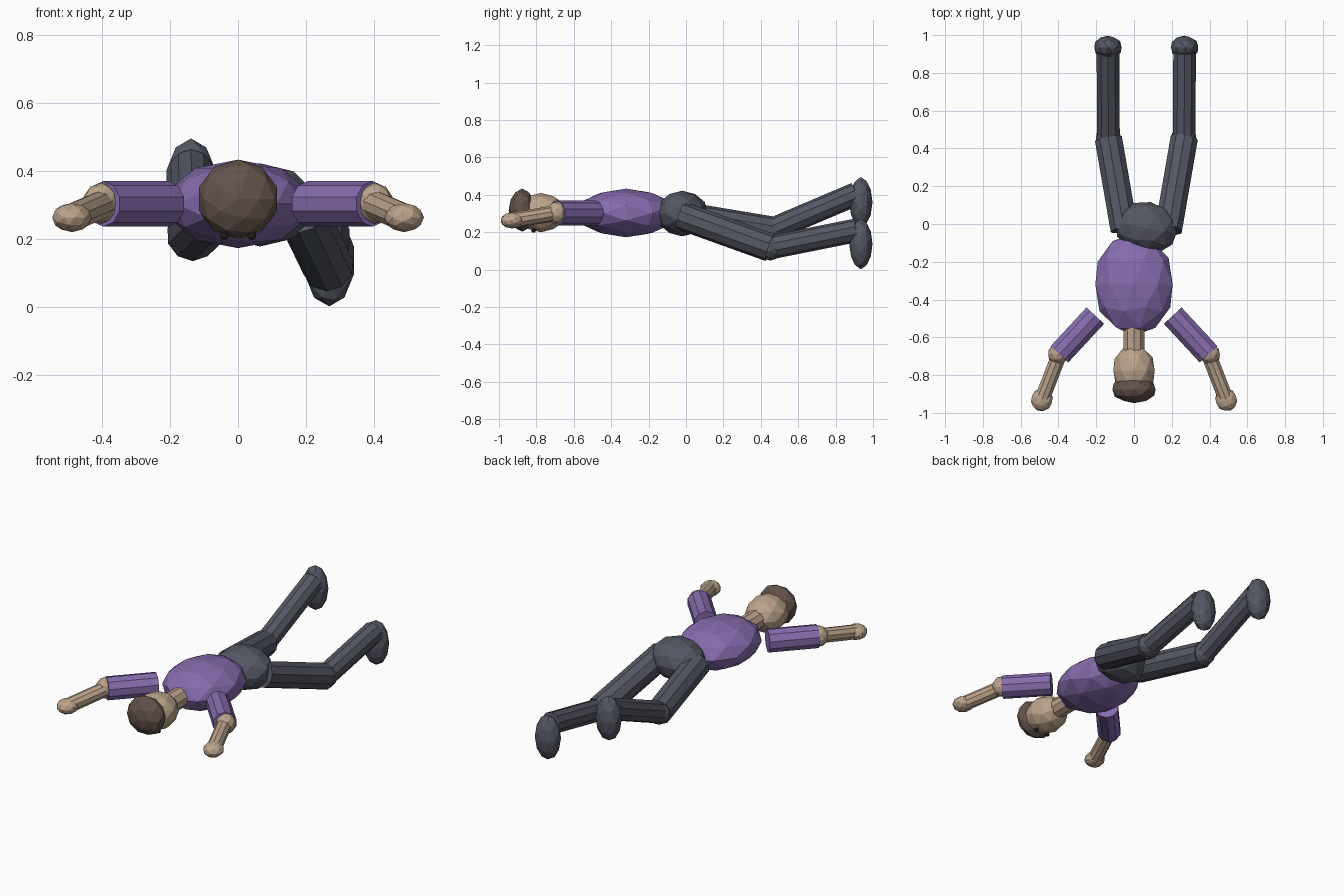
import bpy, bmesh
from math import radians
from mathutils import Matrix, Vector

cube = bpy.data.objects.get("Cube")
if cube:
    bpy.data.objects.remove(cube)


def material(name, rgb):
    m = bpy.data.materials.new(name)
    m.use_nodes = True
    m.diffuse_color = (*rgb, 1)
    m.node_tree.nodes["Principled BSDF"].inputs["Base Color"].default_value = (*rgb, 1)
    return m


purple = material("purple shirt", (0.24, 0.15, 0.42))
grey = material("slate trousers", (0.09, 0.095, 0.125))
skin = material("skin", (0.50, 0.37, 0.26))
brown = material("brown hair", (0.125, 0.085, 0.07))
dark = material("dark eyes", (0.02, 0.017, 0.015))


def add(name, bm, mat):
    mesh = bpy.data.meshes.new(name)
    bm.to_mesh(mesh)
    bm.free()
    mesh.materials.append(mat)
    ob = bpy.data.objects.new(name, mesh)
    bpy.context.collection.objects.link(ob)
    return ob


def ball(name, mat, centre, half, turn=0):
    """Faceted ellipsoid with its pole along y, turned about z."""
    bm = bmesh.new()
    bmesh.ops.create_icosphere(bm, subdivisions=2, radius=1)
    bm.transform(Matrix.Translation(centre) @ Matrix.Rotation(radians(turn), 4, "Z")
                 @ Matrix.Diagonal((*half, 1)) @ Matrix.Rotation(radians(90), 4, "X"))
    return add(name, bm, mat)


def limb(name, mat, start, end, radius):
    """Faceted cylinder between two points."""
    a, b = Vector(start), Vector(end)
    bm = bmesh.new()
    bmesh.ops.create_cone(bm, cap_ends=True, segments=10, radius1=radius,
                          radius2=radius, depth=(b - a).length)
    bm.transform(Matrix.Translation((a + b) / 2)
                 @ (b - a).to_track_quat("Z", "Y").to_matrix().to_4x4())
    return add(name, bm, mat)


# Trunk and head
ball("torso", purple, (0, -0.32, 0.303), (0.215, 0.27, 0.13))
ball("pelvis", grey, (0.065, -0.02, 0.30), (0.17, 0.138, 0.122), -10)
limb("neck", skin, (0, -0.52, 0.303), (0, -0.70, 0.303), 0.058)
ball("head", skin, (0, -0.775, 0.305), (0.115, 0.135, 0.105))
ball("hair", brown, (0, -0.876, 0.318), (0.12, 0.072, 0.115))

# Arms and eyes, one for each side
for side, s in (("left", 1), ("right", -1)):
    elbow = (s * 0.395, -0.69, 0.303)
    hand = (s * 0.488, -0.93, 0.263)
    limb(side + "_upper_arm", purple, (s * 0.205, -0.485, 0.303), elbow, 0.067)
    ball(side + "_elbow", skin, (s * 0.402, -0.69, 0.305), (0.055, 0.055, 0.06))
    limb(side + "_forearm", skin, elbow, hand, 0.042)
    ball(side + "_hand", skin, hand, (0.058, 0.062, 0.043), s * 21)
    ball(side + "_eye", dark, (s * 0.04, -0.815, 0.21), (0.013, 0.013, 0.013))

# Kicking legs, the left one lower than the right
for side, s, knee_z, ankle_z, foot_z in (("left", 1, 0.118, 0.21, 0.137),
                                         ("right", -1, 0.21, 0.405, 0.36)):
    hip = (0.065 + s * 0.117, -0.03, 0.29)
    knee = (0.065 + s * 0.2, 0.45, knee_z)
    ankle = (0.065 + s * 0.203, 0.91, ankle_z)
    limb(side + "_thigh", grey, hip, knee, 0.076)
    ball(side + "_knee", grey, knee, (0.07, 0.07, 0.07))
    limb(side + "_shin", grey, knee, ankle, 0.063)
    ball(side + "_foot", grey, (ankle[0], 0.935, foot_z), (0.076, 0.062, 0.135))
